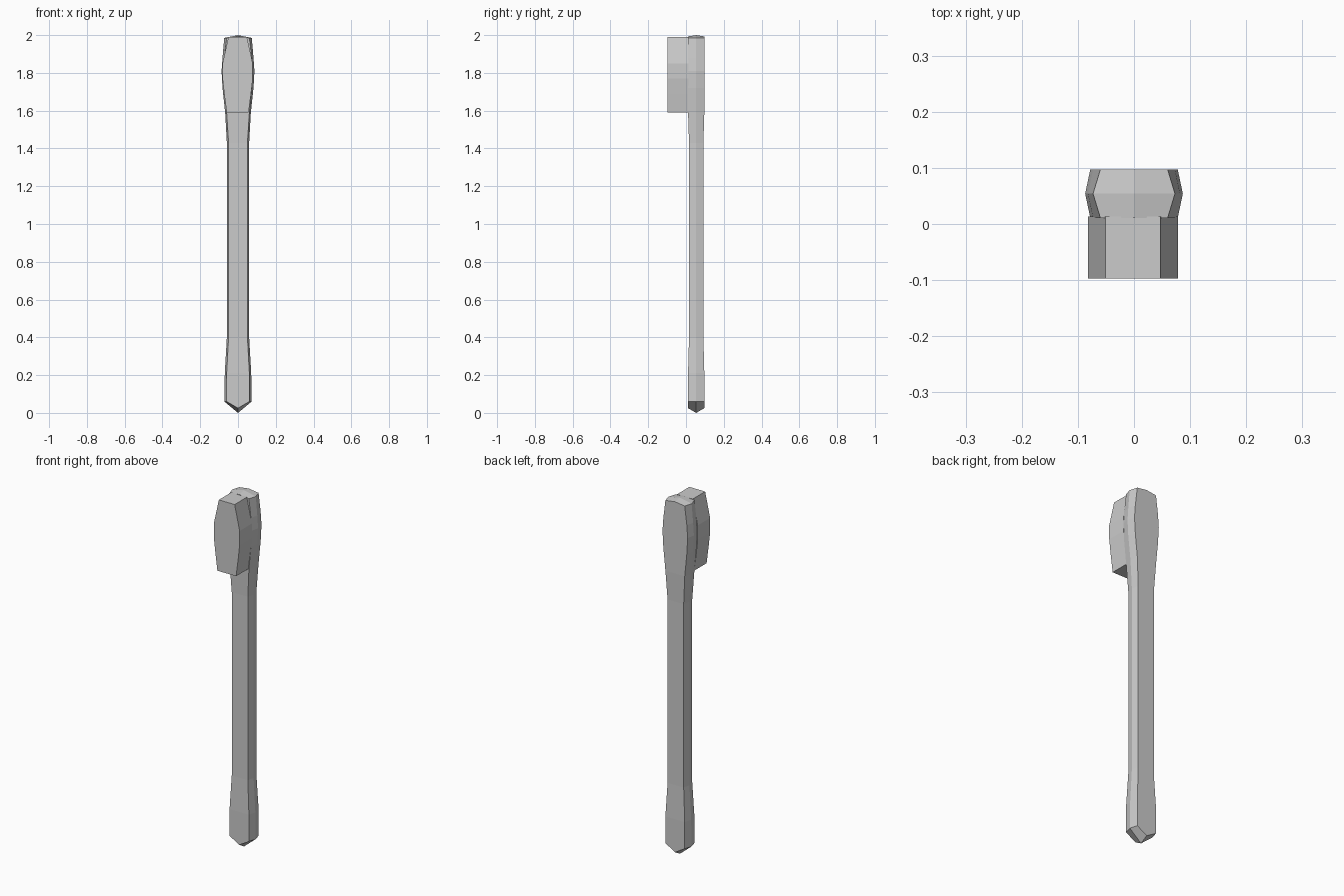
import bpy, bmesh

cube = bpy.data.objects.get("Cube")
if cube:
    bpy.data.objects.remove(cube, do_unlink=True)

grey = bpy.data.materials.new("light grey")
grey.use_nodes = True
colour = (0.6, 0.6, 0.6, 1)
grey.diffuse_color = colour
grey.node_tree.nodes["Principled BSDF"].inputs["Base Color"].default_value = colour


def finish(name, bm):
    bmesh.ops.recalc_face_normals(bm, faces=bm.faces)
    mesh = bpy.data.meshes.new(name)
    bm.to_mesh(mesh)
    bm.free()
    mesh.materials.append(grey)
    bpy.context.collection.objects.link(bpy.data.objects.new(name, mesh))


MID_Y = 0.054

# Handle rows: height, ridge half width, face half width, half depth
rows = [(0.06, 0.072, 0.060, 0.043), (0.21, 0.070, 0.060, 0.043),
        (0.40, 0.059, 0.050, 0.038), (1.43, 0.059, 0.050, 0.038),
        (1.59, 0.068, 0.060, 0.043), (1.72, 0.082, 0.073, 0.043),
        (1.81, 0.087, 0.078, 0.043), (1.88, 0.082, 0.073, 0.043),
        (1.985, 0.073, 0.060, 0.043)]


def handle():
    bm = bmesh.new()
    rings = []
    last = len(rows) - 1
    for i, (z, ridge, face, d) in enumerate(rows):
        centre = 0.025 if i == 0 else 1.993 if i == last else z
        points = [(-ridge, 0, z), (-face, -d, z), (0, -d, centre), (face, -d, z),
                  (ridge, 0, z), (face, d, z), (0, d, centre), (-face, d, z)]
        rings.append([bm.verts.new((x, MID_Y + y, h)) for x, y, h in points])
    for a, b in zip(rings, rings[1:]):
        for j in range(8):
            k = (j + 1) % 8
            bm.faces.new((a[j], a[k], b[k], b[j]))
    # Pointed lower tip and crowned top
    for ring, z in ((rings[0], 0), (rings[-1], 2)):
        tip = bm.verts.new((0, MID_Y, z))
        for j in range(0, 8, 2):
            bm.faces.new((ring[j], ring[j + 1], ring[(j + 2) % 8], tip))
    finish("handle", bm)


# Bristle block: side profile mirrored and extruded backwards to the handle
def bristles():
    side = [(0.058, 1.59), (0.071, 1.69), (0.080, 1.77), (0.080, 1.85), (0.049, 1.99)]
    outline = side + [(-x, z) for x, z in reversed(side)]
    bm = bmesh.new()
    front = bm.faces.new([bm.verts.new((x - 0.002, -0.097, z)) for x, z in outline])
    geom = bmesh.ops.extrude_face_region(bm, geom=[front], use_keep_orig=True)["geom"]
    verts = [v for v in geom if isinstance(v, bmesh.types.BMVert)]
    bmesh.ops.translate(bm, verts=verts, vec=(0, 0.11, 0))
    finish("bristle_block", bm)


handle()
bristles()
